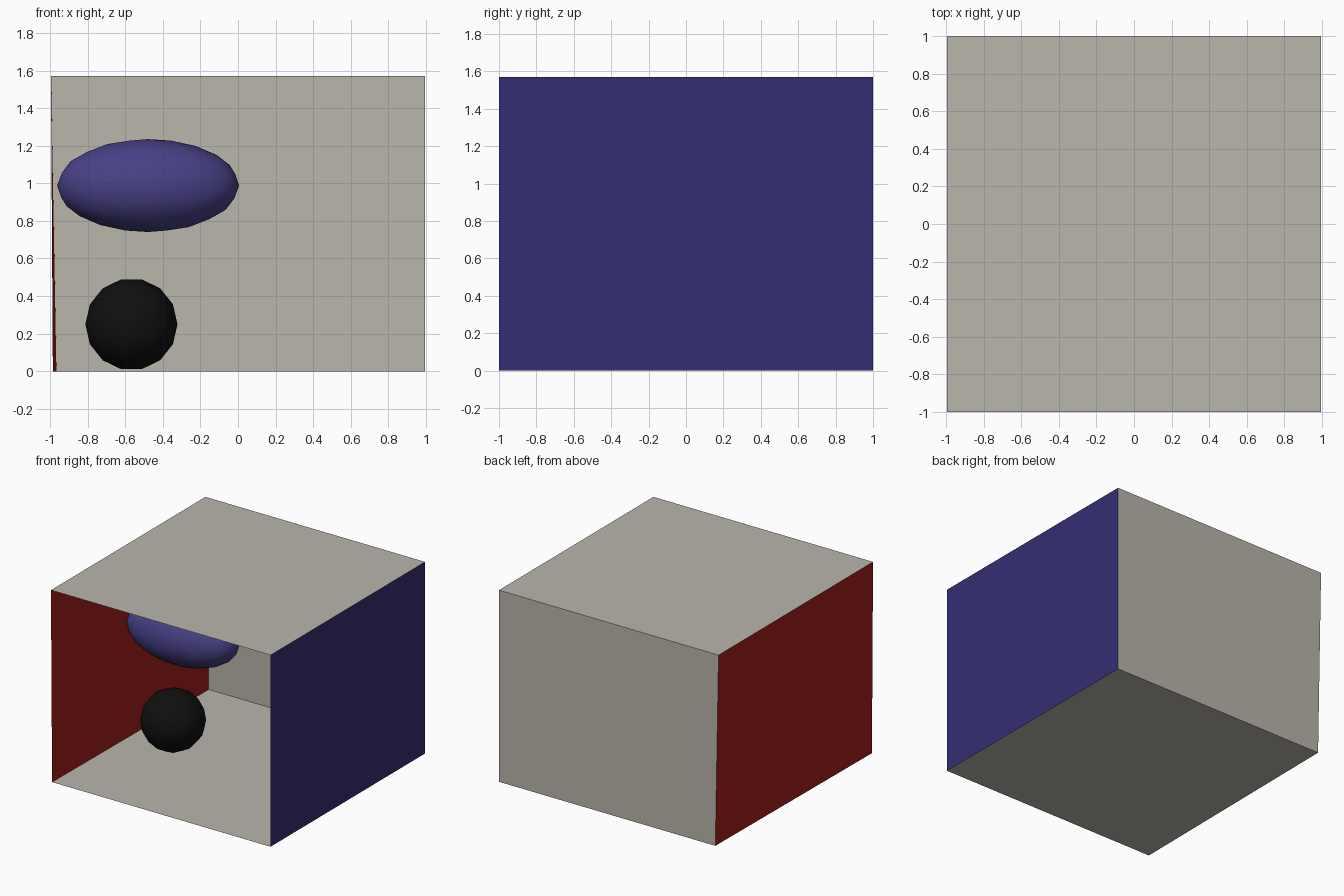
import bpy, math

if "Cube" in bpy.data.objects:
    bpy.data.objects.remove(bpy.data.objects["Cube"])


def material(name, rgb):
    m = bpy.data.materials.new(name)
    m.diffuse_color = (*rgb, 1)
    m.use_nodes = True
    m.node_tree.nodes["Principled BSDF"].inputs["Base Color"].default_value = m.diffuse_color
    return m


stone = material("stone", (0.49, 0.465, 0.415))
red = material("red", (0.36, 0.0135, 0.011))
blue = material("blue", (0.034, 0.027, 0.168))
violet = material("violet", (0.065, 0.052, 0.24))
black = material("black", (0.005, 0.005, 0.005))

# Room corners: the left wall leans slightly outwards
H = 1.57
R = 0.995
fl, fr, br, bl = (-0.985, -1, 0), (R, -1, 0), (R, 1, 0), (-0.966, 1, 0)
tfl, tfr, tbr, tbl = (-R, -1, H), (R, -1, H), (R, 1, H), (-R, 1, H)


def panel(name, corners, mat):
    me = bpy.data.meshes.new(name)
    me.from_pydata(corners, [], [(0, 1, 2, 3)])
    me.materials.append(mat)
    bpy.context.collection.objects.link(bpy.data.objects.new(name, me))


# Room shell, open at the front, faces pointing inwards
panel("floor", [fl, fr, br, bl], stone)
panel("ceiling", [tfl, tbl, tbr, tfr], stone)
panel("back_wall", [bl, br, tbr, tbl], stone)
panel("right_wall", [br, fr, tfr, tbr], blue)
panel("left_wall", [fl, bl, tbl, tfl], red)


def finish(name, mat):
    ob = bpy.context.object
    ob.name = name
    ob.data.materials.append(mat)
    bpy.ops.object.transform_apply(location=False, rotation=True, scale=True)
    bpy.ops.object.shade_smooth_by_angle(angle=math.radians(40))


# Low-poly ball resting on the floor
bpy.ops.mesh.primitive_uv_sphere_add(segments=14, ring_count=10, radius=0.245,
                                     location=(-0.567, -0.03, 0.25),
                                     rotation=(math.pi / 2, math.pi / 14, 0))
finish("floor_ball", black)

# Stretched ball floating above it
bpy.ops.mesh.primitive_ico_sphere_add(subdivisions=3, radius=0.247,
                                      location=(-0.478, -0.03, 0.988))
bpy.context.object.scale = (1.96, 1, 1)
finish("floating_ellipsoid", violet)
